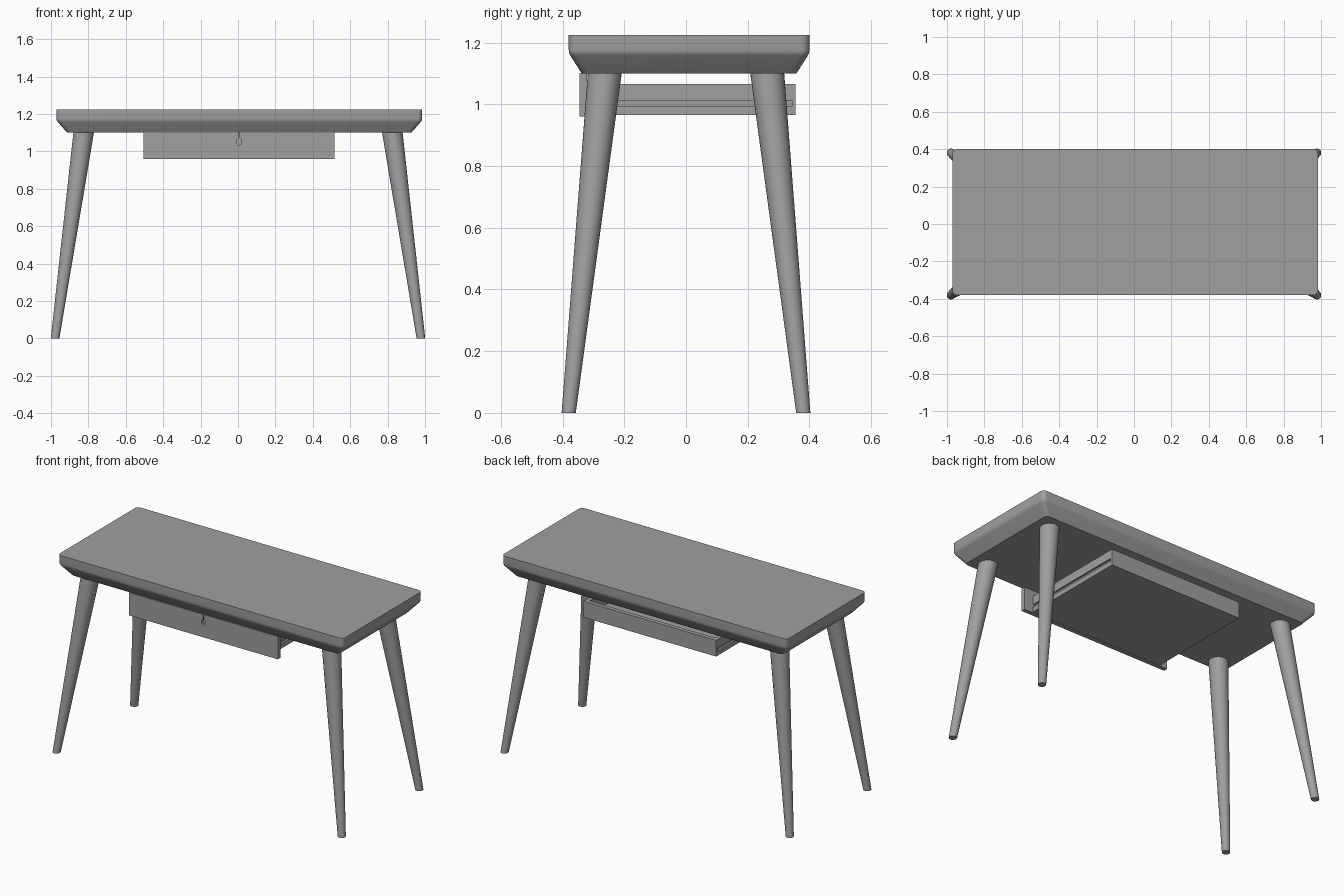
import bpy
import bmesh
import math
from mathutils import Vector

cube = bpy.data.objects.get("Cube")
if cube:
    bpy.data.objects.remove(cube, do_unlink=True)

# Single grey finish
grey = bpy.data.materials.new("grey_finish")
grey.use_nodes = True
colour = (0.35, 0.35, 0.35, 1)
grey.diffuse_color = colour
grey.node_tree.nodes["Principled BSDF"].inputs["Base Color"].default_value = colour


def finish(name, bm, smooth=False):
    bmesh.ops.recalc_face_normals(bm, faces=bm.faces)
    mesh = bpy.data.meshes.new(name)
    bm.to_mesh(mesh)
    bm.free()
    mesh.materials.append(grey)
    obj = bpy.data.objects.new(name, mesh)
    bpy.context.collection.objects.link(obj)
    if smooth:
        bpy.ops.object.select_all(action="DESELECT")
        obj.select_set(True)
        bpy.context.view_layer.objects.active = obj
        bpy.ops.object.shade_smooth_by_angle(angle=math.radians(35))
    return obj


def loft(name, rings, smooth=True):
    """Skin a stack of equal rings and cap both ends."""
    bm = bmesh.new()
    loops = [[bm.verts.new(p) for p in ring] for ring in rings]
    n = len(loops[0])
    for low, high in zip(loops, loops[1:]):
        for i in range(n):
            j = (i + 1) % n
            bm.faces.new((low[i], low[j], high[j], high[i]))
    bm.faces.new(loops[0][::-1])
    bm.faces.new(loops[-1])
    return finish(name, bm, smooth)


def box(name, x, y, z):
    rings = [[(x[0], y[0], h), (x[1], y[0], h), (x[1], y[1], h), (x[0], y[1], h)] for h in z]
    return loft(name, rings, False)


def rounded_rectangle(half_x, half_y, z, radius=0.025, steps=5):
    ring = []
    for quarter, (sx, sy) in enumerate(((1, 1), (-1, 1), (-1, -1), (1, -1))):
        for i in range(steps + 1):
            a = (quarter + i / steps) * math.pi / 2
            ring.append((0.007 + sx * (half_x - radius) + radius * math.cos(a),
                         0.01 + sy * (half_y - radius) + radius * math.sin(a), z))
    return ring


# Tabletop with a chamfered, softened underside edge
edge_profile = [(1, 1.10), (0.12, 1.158), (0.03, 1.166), (0, 1.176), (0, 1.225)]
loft("tabletop", [rounded_rectangle(0.978 - 0.058 * t, 0.39 - 0.042 * t, z)
                  for t, z in edge_profile])


# Splayed, tapered legs
def circle(cx, cy, z, r, n=32):
    return [(cx + r * math.cos(i * math.tau / n), cy + r * math.sin(i * math.tau / n), z)
            for i in range(n)]


for sx, side in ((1, "left"), (-1, "right")):
    for sy, end in ((-1, "front"), (1, "back")):
        loft(f"{end}_{side}_leg", [circle(sx * 0.978, sy * 0.38, 0, 0.023),
                                   circle(sx * 0.825, sy * 0.263, 1.102, 0.055)])

# Open drawer box
W, WALL, FRONT, BACK, LOW, HIGH = 0.455, 0.025, -0.32, 0.355, 0.965, 1.065
box("drawer_floor", (-W + WALL, W - WALL), (FRONT, BACK - WALL), (LOW, LOW + 0.015))
box("drawer_back", (-W + WALL, W - WALL), (BACK - WALL, BACK), (LOW, HIGH))
box("drawer_inner_front", (-W + WALL, W - WALL), (FRONT, FRONT + 0.02), (LOW, HIGH))

# Drawer sides, each with a runner groove along its outer face
for s, side in ((1, "left"), (-1, "right")):
    profile = [(W, LOW), (W, 0.994), (W - 0.012, 0.994), (W - 0.012, 1.012), (W, 1.012),
               (W, HIGH), (W - WALL, HIGH), (W - WALL, LOW)]
    loft(f"drawer_{side}_side", [[(s * x, y, z) for x, z in profile]
                                 for y in (FRONT, BACK - 0.012)], False)
    box(f"drawer_{side}_groove_stop", sorted((s * W, s * (W - WALL))),
        (BACK - 0.012, BACK), (LOW, HIGH))

# Drawer front with a finger hole and a thin slit above it
panel = box("drawer_front", (-0.505, 0.515), (-0.345, FRONT), (0.96, 1.101))


def hole_ring(y, n=24):
    return [(0.005 + 0.014 * math.cos(i * math.tau / n), y,
             1.053 + 0.019 * math.sin(i * math.tau / n)) for i in range(n)]


hole = loft("hole_cutter", [hole_ring(-0.36), hole_ring(-0.329)], False)
slit = box("slit_cutter", (0.003, 0.007), (-0.36, -0.329), (1.06, 1.12))
for cutter in (hole, slit):
    cutter.hide_render = True
    cutter.hide_set(True)
    cut = panel.modifiers.new(cutter.name, "BOOLEAN")
    cut.operation = "DIFFERENCE"
    cut.object = cutter
    cut.solver = "EXACT"
